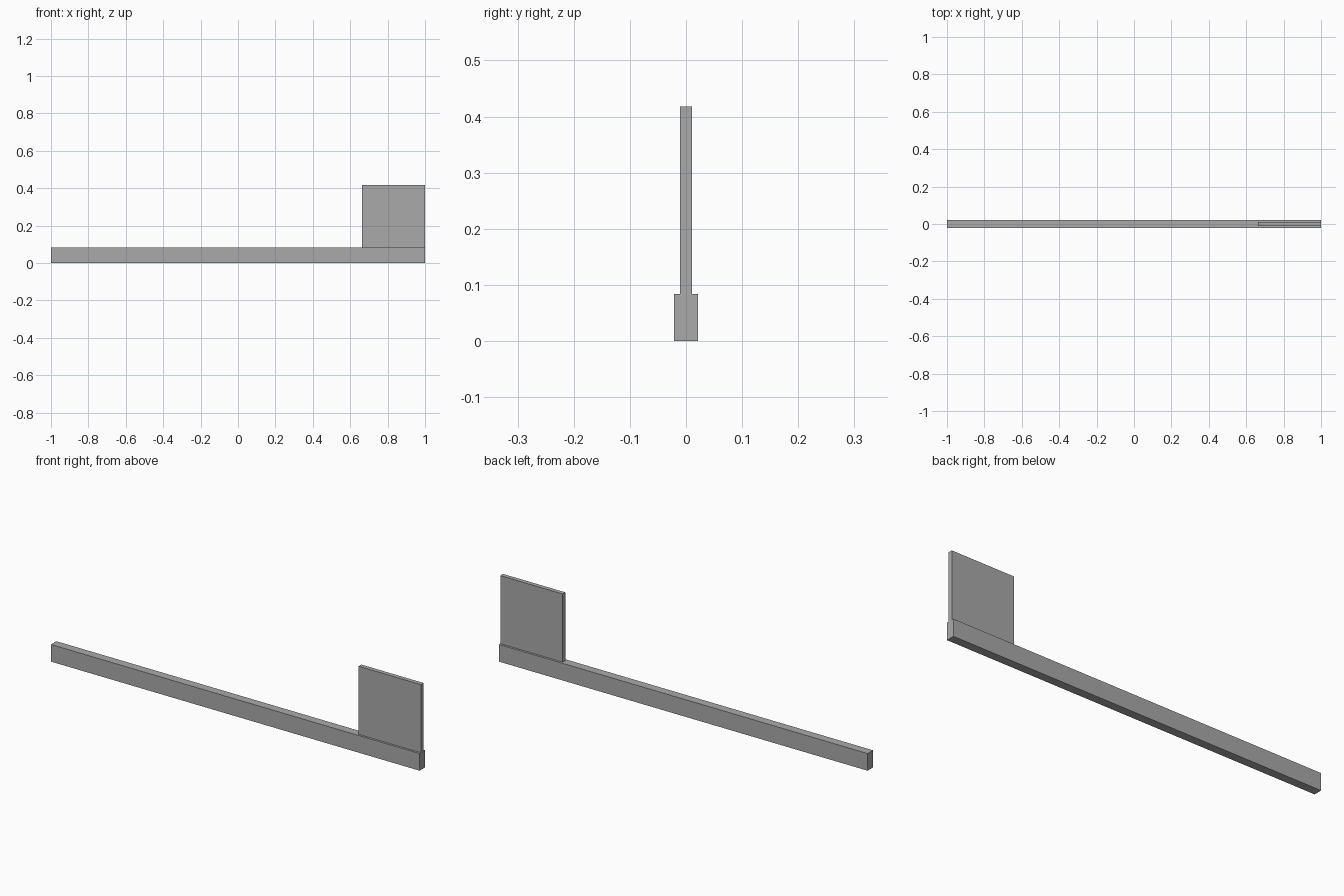
import bpy

cube = bpy.data.objects.get("Cube")
if cube:
    bpy.data.objects.remove(cube, do_unlink=True)

grey = bpy.data.materials.new("plain grey")
grey.use_nodes = True
colour = (0.4, 0.4, 0.4, 1)
grey.diffuse_color = colour
grey.node_tree.nodes["Principled BSDF"].inputs["Base Color"].default_value = colour


def box(name, low, high):
    """Flat-faced box between two opposite corners."""
    centre = [(a + b) / 2 for a, b in zip(low, high)]
    size = [b - a for a, b in zip(low, high)]
    bpy.ops.mesh.primitive_cube_add(size=1, location=centre)
    obj = bpy.context.object
    obj.name = name
    obj.scale = size
    bpy.ops.object.transform_apply(location=False, rotation=False, scale=True)
    obj.data.materials.append(grey)
    return obj


BAR_TOP = 0.084

# Long bar along the ground
box("long_bar", (-1, -0.021, 0), (1, 0.021, BAR_TOP))

# Thin square panel standing on the left end of the bar
box("end_panel", (0.662, -0.0105, BAR_TOP), (1, 0.0105, 0.418))
